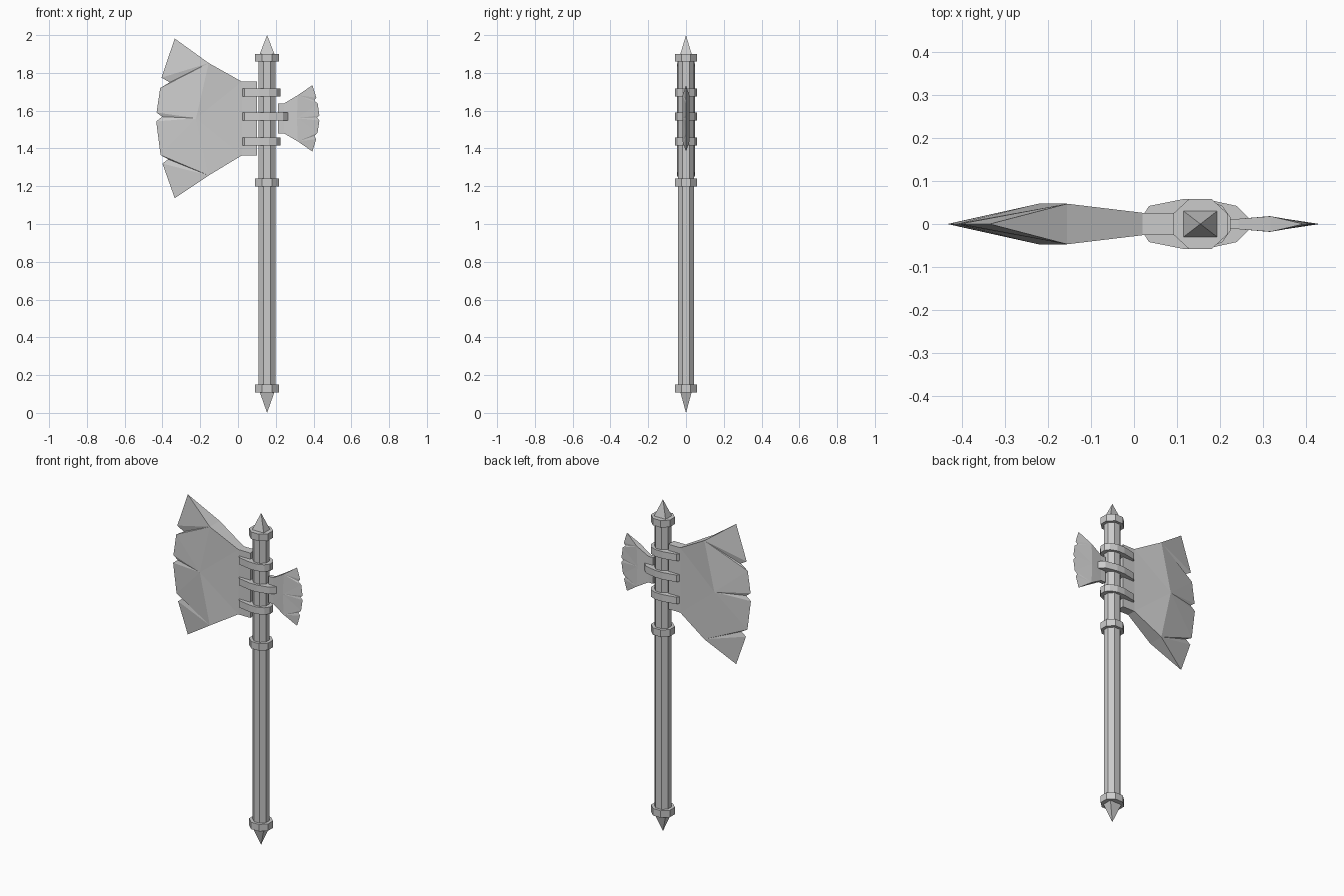
import bpy, bmesh, math

if "Cube" in bpy.data.objects:
    bpy.data.objects.remove(bpy.data.objects["Cube"])

CX = 0.154  # shaft axis


def finish(name, bm):
    bmesh.ops.recalc_face_normals(bm, faces=bm.faces[:])
    me = bpy.data.meshes.new(name)
    bm.to_mesh(me)
    bm.free()
    ob = bpy.data.objects.new(name, me)
    bpy.context.collection.objects.link(ob)
    return ob


def prism(name, pts, z0, z1):
    """Extrude an xy outline from z0 to z1."""
    bm = bmesh.new()
    lo = [bm.verts.new((x, y, z0)) for x, y in pts]
    hi = [bm.verts.new((x, y, z1)) for x, y in pts]
    bm.faces.new(lo)
    bm.faces.new(hi)
    n = len(pts)
    for i in range(n):
        j = (i + 1) % n
        bm.faces.new((lo[i], lo[j], hi[j], hi[i]))
    return finish(name, bm)


def octagon(rx, ry):
    """Octagon with flats facing the axes; rx, ry are the half widths."""
    k = 1 / math.cos(math.pi / 8)
    return [(CX + rx * k * math.cos(math.pi * (i + .5) / 4),
             ry * k * math.sin(math.pi * (i + .5) / 4)) for i in range(8)]


def spike(name, z_base, z_tip):
    bm = bmesh.new()
    base = [bm.verts.new((CX + sx * 0.039, sy * 0.03, z_base))
            for sx, sy in ((-1, -1), (1, -1), (1, 1), (-1, 1))]
    tip = bm.verts.new((CX, 0, z_tip))
    bm.faces.new(base)
    for i in range(4):
        bm.faces.new((base[i], base[(i + 1) % 4], tip))
    finish(name, bm)


def blade(name, root, ridge, rim, y_root, y_ridge):
    """root: back top, shoulder top, shoulder bottom, back bottom;
    ridge: top, middle, bottom; rim: sharp notched edge, top to bottom."""
    bm = bmesh.new()
    edge = [bm.verts.new((x, 0, z)) for x, z in rim]
    sides = []
    for s in (-1, 1):
        r = [bm.verts.new((x, s * y_root, z)) for x, z in root]
        g = [bm.verts.new((x, s * y_ridge, z)) for x, z in ridge]
        bm.faces.new(r)
        # cheek, in three facets
        bm.faces.new((r[1], g[0], g[1]))
        bm.faces.new((r[1], g[1], r[2]))
        bm.faces.new((r[2], g[1], g[2]))
        # bevel fanned to the notched edge
        for c, a, b in ((0, 0, 3), (1, 3, 7), (2, 7, 10)):
            for i in range(a, b):
                bm.faces.new((g[c], edge[i], edge[i + 1]))
        bm.faces.new((g[0], edge[3], g[1]))
        bm.faces.new((g[1], edge[7], g[2]))
        sides.append((g[0], r[1], r[0], r[3], r[2], g[2]))
    # closing strip round the back
    p, q = sides
    for i in range(5):
        bm.faces.new((p[i], p[i + 1], q[i + 1], q[i]))
    bm.faces.new((p[0], q[0], edge[0]))
    bm.faces.new((p[5], q[5], edge[10]))
    finish(name, bm)


# shaft, collars and end spikes
prism("shaft", octagon(0.045, 0.042), 0.12, 1.89)
for i, z in enumerate((0.13, 1.22, 1.88)):
    prism(f"collar_{i + 1}", octagon(0.063, 0.058), z - 0.021, z + 0.021)
spike("top_spike", 1.9, 2.0)
spike("bottom_spike", 0.11, 0.0)

# straps binding the blades to the shaft
short = [(0.024, 0.025), (0.035, 0.042), (0.115, 0.058), (0.165, 0.058),
         (0.205, 0.042), (0.224, 0.015)]
long = [(0.024, 0.025), (0.035, 0.042), (0.115, 0.058), (0.165, 0.058),
        (0.238, 0.042), (0.266, 0.014)]
for name, half, z in (("upper_strap", short, 1.696),
                      ("middle_strap", long, 1.57),
                      ("lower_strap", short, 1.437)):
    prism(name, half + [(x, -y) for x, y in reversed(half)], z - 0.021, z + 0.021)

# large blade
blade("large_blade",
      [(0.1, 1.754), (0.02, 1.754), (0.02, 1.363), (0.1, 1.363)],
      [(-0.155, 1.852), (-0.222, 1.56), (-0.155, 1.257)],
      [(-0.335, 1.982), (-0.405, 1.775), (-0.362, 1.75), (-0.412, 1.72),
       (-0.431, 1.59), (-0.402, 1.568), (-0.433, 1.543), (-0.41, 1.365),
       (-0.37, 1.343), (-0.4, 1.32), (-0.335, 1.137)],
      0.026, 0.047)

# small rear blade
blade("small_blade",
      [(0.212, 1.638), (0.243, 1.638), (0.243, 1.48), (0.212, 1.48)],
      [(0.317, 1.682), (0.312, 1.56), (0.317, 1.437)],
      [(0.394, 1.735), (0.415, 1.668), (0.403, 1.654), (0.422, 1.638),
       (0.431, 1.575), (0.418, 1.563), (0.431, 1.548), (0.421, 1.482),
       (0.403, 1.466), (0.414, 1.45), (0.394, 1.384)],
      0.012, 0.018)
